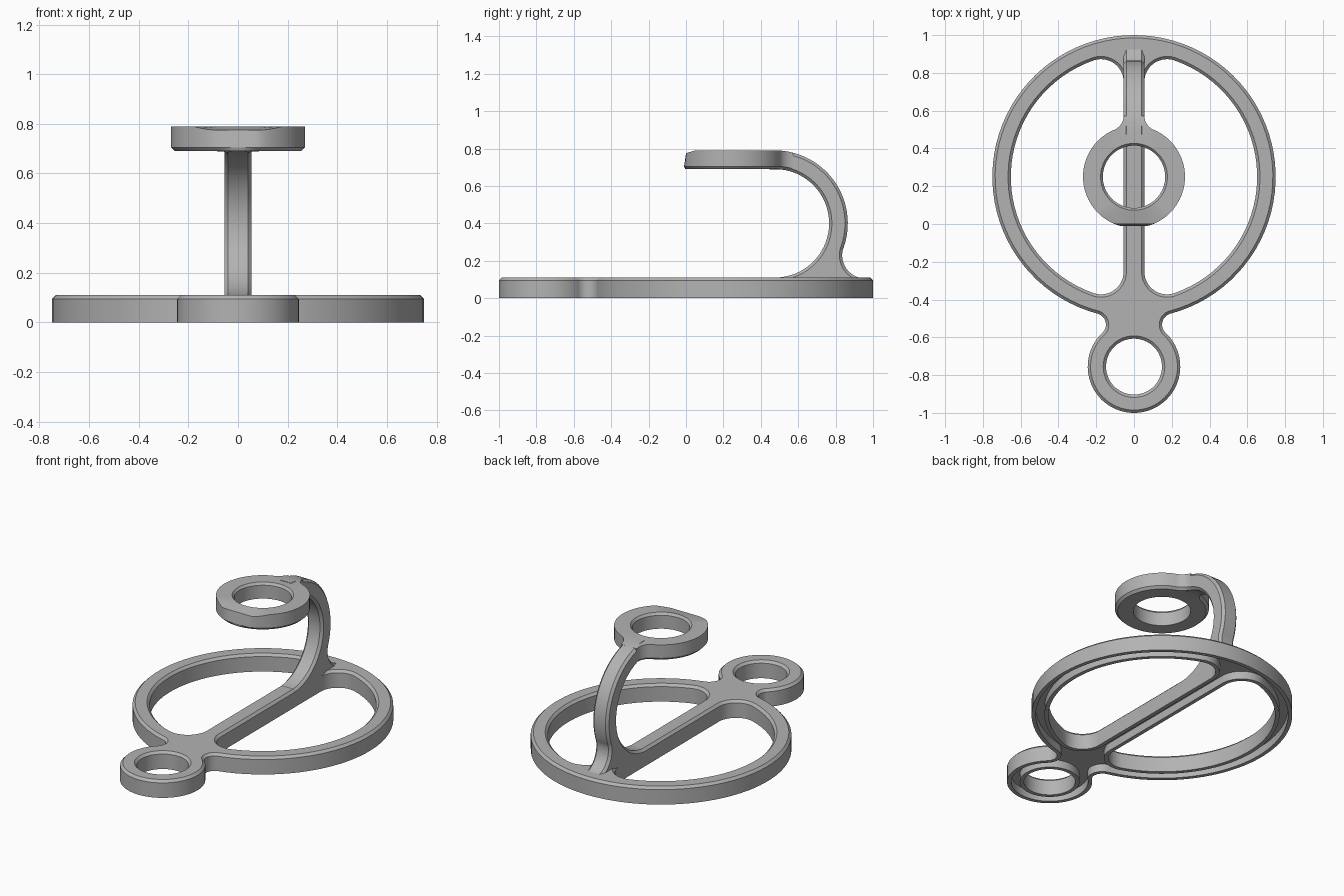
import bpy, bmesh
from math import radians, degrees, cos, sin, atan2, sqrt, hypot

if "Cube" in bpy.data.objects:
    bpy.data.objects.remove(bpy.data.objects["Cube"], do_unlink=True)

grey = bpy.data.materials.new("plain_grey")
grey.use_nodes = True
grey.diffuse_color = (0.45, 0.45, 0.45, 1)
grey.node_tree.nodes["Principled BSDF"].inputs["Base Color"].default_value = grey.diffuse_color


def arc(centre, r, a0, a1, side):
    """Arc points with the normal that leads into the material (side -1: towards the centre)."""
    n = max(4, int(abs(a1 - a0) / 4))
    out = []
    for i in range(n + 1):
        a = radians(a0 + (a1 - a0) * i / n)
        c, s = cos(a), sin(a)
        out.append((centre[0] + r * c, centre[1] + r * s, side * c, side * s))
    return out


def heading(a, b):
    return degrees(atan2(b[1] - a[1], b[0] - a[0]))


def flipped(points):
    return [(-u, v, -nu, nv) for u, v, nu, nv in reversed(points)]


def symmetric(half):
    """Close a half outline by mirroring it, skipping points on the axis."""
    return half + flipped([p for p in half if abs(p[0]) > 1e-5])


def loft(name, loops, place):
    """Sweep each outline through its (inset, height) steps and cap both ends."""
    bm = bmesh.new()
    ends = ([], [])
    for points, steps in loops:
        rings = [[bm.verts.new(place(u + d * nu, v + d * nv, h)) for u, v, nu, nv in points]
                 for d, h in steps]
        n = len(points)
        for a, b in zip(rings, rings[1:]):
            for i in range(n):
                j = (i + 1) % n
                bm.faces.new((a[i], a[j], b[j], b[i]))
        for k, ring in ((0, rings[0]), (1, rings[-1])):
            ends[k].extend(bm.edges.get((ring[i - 1], ring[i])) for i in range(n))
    for edges in ends:
        bmesh.ops.triangle_fill(bm, edges=edges, use_beauty=True, use_dissolve=False)
    bmesh.ops.recalc_face_normals(bm, faces=bm.faces)
    mesh = bpy.data.meshes.new(name)
    bm.to_mesh(mesh)
    bm.free()
    mesh.materials.append(grey)
    ob = bpy.data.objects.new(name, mesh)
    bpy.context.collection.objects.link(ob)
    bpy.ops.object.select_all(action="DESELECT")
    ob.select_set(True)
    bpy.context.view_layer.objects.active = ob
    bpy.ops.object.shade_smooth_by_angle(angle=radians(25))
    return ob


HALF = 0.055      # half width of bar and arm
CH = 0.015        # chamfer
MAIN, MAIN_R = (0, 0.25), 0.75
TAB, TAB_R = (0, -0.755), 0.245

# Base: large ring, cross bar and small front ring in one outline, hollowed below
fillet = 0.06
d1, d2, gap = MAIN_R + fillet, TAB_R + fillet, MAIN[1] - TAB[1]
rise = (d2 * d2 - d1 * d1 + gap * gap) / (2 * gap)
neck = (sqrt(d2 * d2 - rise * rise), TAB[1] + rise)
a1, a2 = heading(MAIN, neck), heading(TAB, neck)
outer = symmetric(arc(MAIN, MAIN_R, 90, a1, -1)
                  + arc(neck, fillet, a1 + 180, a2 + 180, 1)[1:-1]
                  + arc(TAB, TAB_R, a2, -90, -1))

# Half-moon openings with rounded corners
hole_r, corner = 0.652, 0.12
cx = HALF + corner
cy = sqrt((hole_r - corner) ** 2 - cx * cx)
t = degrees(atan2(cy, cx))
moon = (arc((cx, MAIN[1] - cy), corner, -180, -t, 1)
        + arc(MAIN, hole_r, -t, t, 1)[1:-1]
        + arc((cx, MAIN[1] + cy), corner, t, 180, 1))
eye = arc(TAB, 0.148, 0, 356, 1)

rim, groove, top = 0.024, 0.05, 0.11
base_steps = [(rim, groove), (rim, 0), (0, 0), (0, top - CH), (CH, top)]
loft("base_frame", [(loop, base_steps) for loop in (outer, moon, flipped(moon), eye)],
     lambda u, v, h: (u, v, h))

# Curved arm rising from the back of the base
bend, in_r, out_r = (0.475, 0.4), 0.29, 0.39
foot, foot_r = (0.96, 0.23), 0.125
fa = heading(bend, foot)
arm = (arc(bend, out_r, 90, fa, -1)
       + arc(foot, foot_r, fa + 180, 270, 1)[1:]
       + [(foot[0], 0.08, 0, 0), (bend[0], 0.08, 0, 0)]
       + arc(bend, in_r, -86, 90, 1))
loft("curved_arm", [(arm, [(CH, -HALF), (0, CH - HALF), (0, HALF - CH), (CH, HALF)])],
     lambda u, v, h: (h, u, v))

# Upper ring, flared into the arm, with a flattened front
low, high, ring_r, flare = 0.69, 0.79, 0.27, 0.08
fx = HALF + flare
flare_c = (fx, MAIN[1] + sqrt((ring_r + flare) ** 2 - fx * fx))
a = heading(MAIN, flare_c)
ring = symmetric(arc(flare_c, flare, 180, a + 180, 1)
                 + arc(MAIN, ring_r, a, -90, -1)[1:])
ring_hole = arc(MAIN, 0.165, 0, 356, 1)


def shape_ring(u, v, h):
    v = max(v, -0.012 * (high - h) / (high - low))
    if v > bend[0]:                      # follow the bend of the arm
        h -= out_r - sqrt(out_r ** 2 - (v - bend[0]) ** 2)
    if v < 0.05 and h > high - 0.001:    # front edge slopes down
        h -= 0.3 * (0.05 - v)
    return (u, v, h)


loft("upper_ring", [(ring, [(CH, low), (0, low + CH), (0, high)]),
                    (ring_hole, [(0, low), (0, high - CH), (0.012, high)])], shape_ring)
